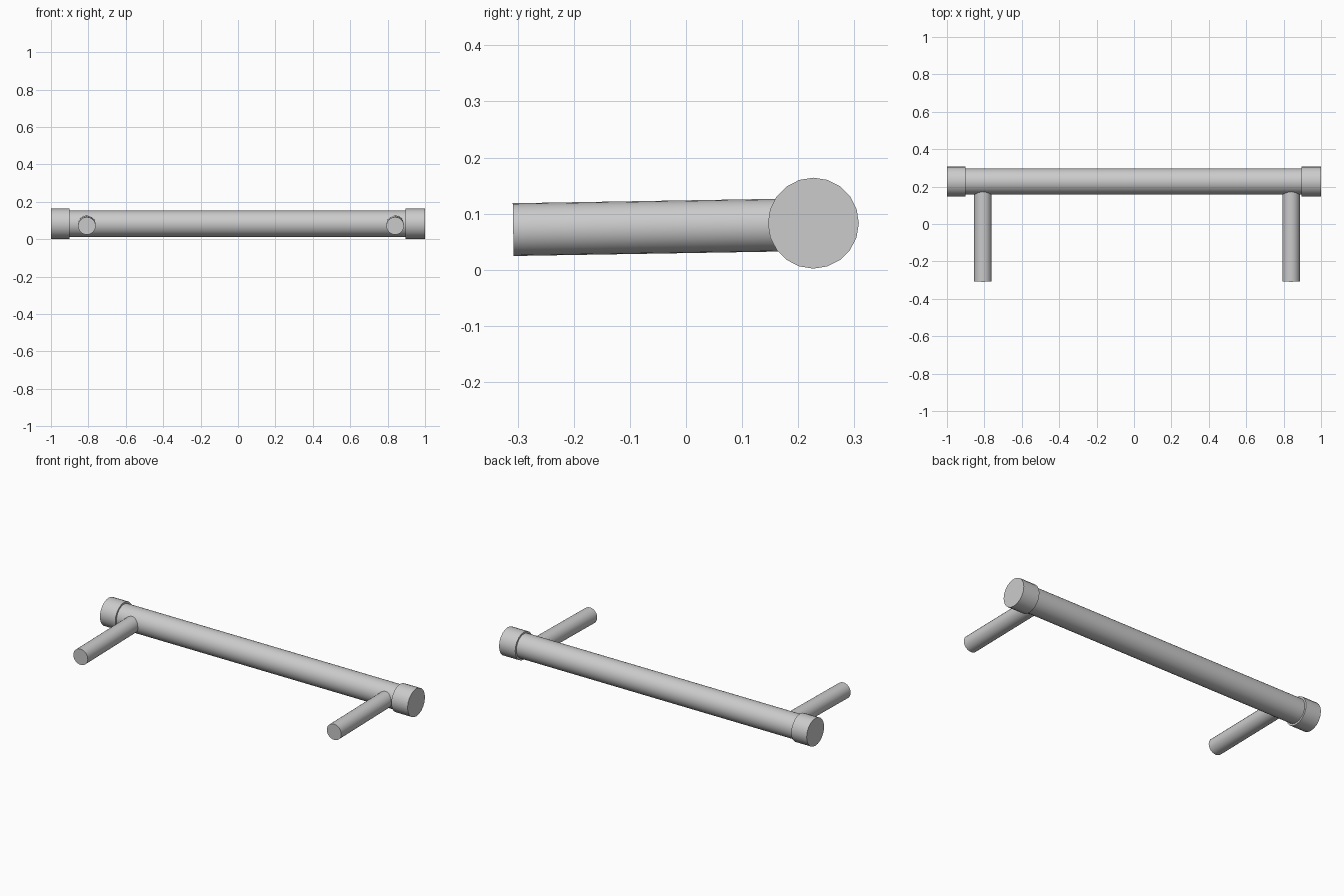
import bpy, math
from mathutils import Vector

if "Cube" in bpy.data.objects:
    bpy.data.objects.remove(bpy.data.objects["Cube"])

BAR_Y, BAR_Z = 0.227, 0.083


def rod(name, start, end, radius, sides):
    """Capped cylinder running between two points."""
    a, b = Vector(start), Vector(end)
    axis = b - a
    bpy.ops.mesh.primitive_cylinder_add(
        vertices=sides, radius=radius, depth=axis.length, location=(a + b) / 2)
    ob = bpy.context.object
    ob.name = name
    ob.rotation_mode = 'QUATERNION'
    ob.rotation_quaternion = axis.to_track_quat('Z', 'Y')
    bpy.ops.object.shade_smooth_by_angle(angle=math.radians(35))
    return ob


# Main grip bar
rod("grip_bar", (-0.95, BAR_Y, BAR_Z), (0.95, BAR_Y, BAR_Z), 0.07, 32)

# Thicker end caps
for side, inner, outer in (("left", -0.9, -1.0), ("right", 0.895, 1.0)):
    rod(side + "_end_cap", (inner, BAR_Y, BAR_Z), (outer, BAR_Y, BAR_Z), 0.081, 20)

# Mounting posts, tilted slightly and sunk into the bar
for side, x in (("left", -0.808), ("right", 0.84)):
    rod(side + "_mounting_post", (x, -0.308, 0.0715), (x, 0.2, 0.08), 0.047, 24)
